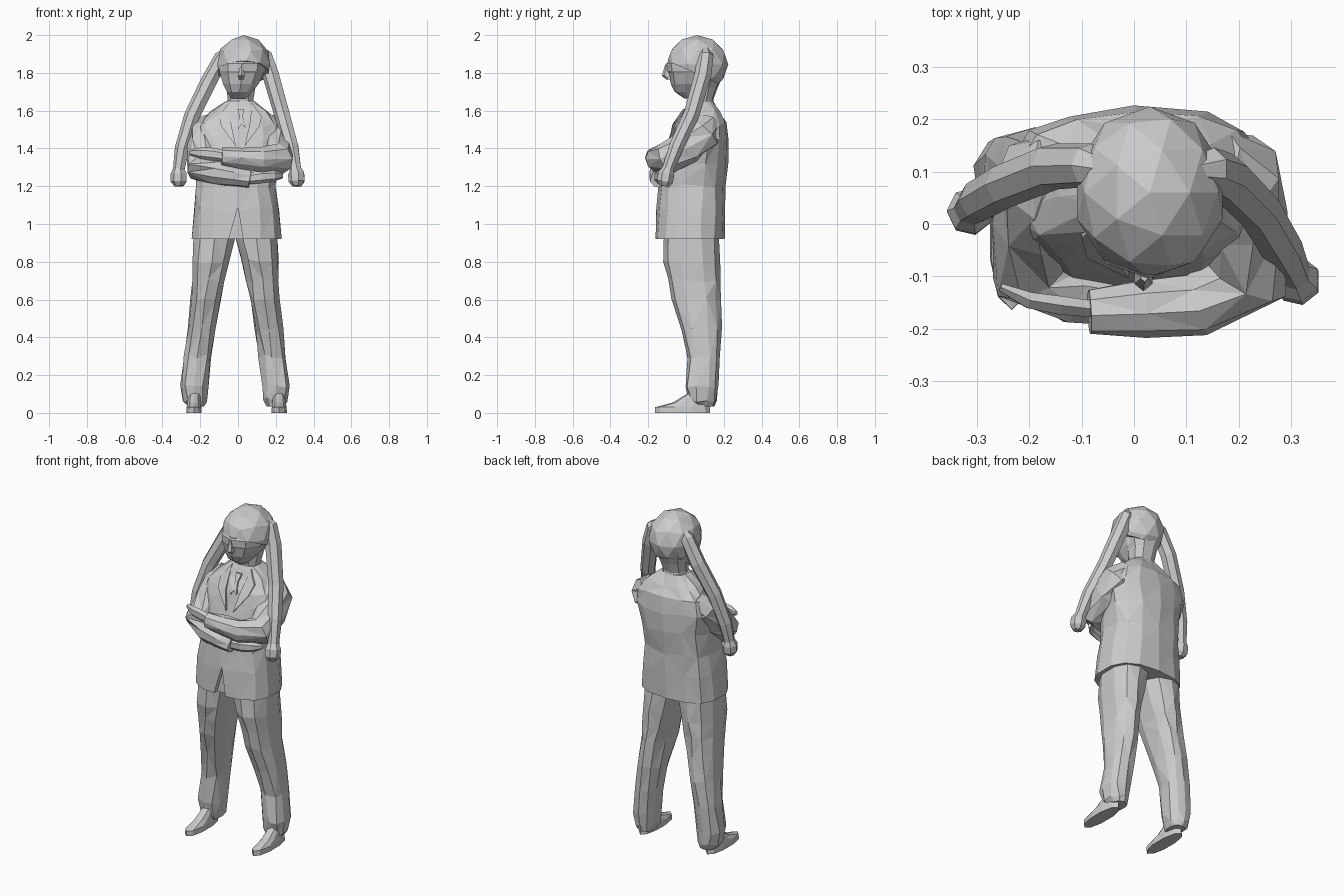
import bpy, bmesh, math, random
from mathutils import Vector

random.seed(4)
grey = bpy.data.materials.new("plain grey")
grey.diffuse_color = (0.6, 0.6, 0.6, 1)


def finish(name, bm):
    bmesh.ops.recalc_face_normals(bm, faces=bm.faces)
    me = bpy.data.meshes.new(name)
    bm.to_mesh(me)
    bm.free()
    me.materials.append(grey)
    ob = bpy.data.objects.new(name, me)
    bpy.context.collection.objects.link(ob)
    return ob


def skin(name, loops, facet=False):
    """Bridge a list of point rings and cap both ends."""
    bm = bmesh.new()
    rings = [[bm.verts.new(p) for p in loop] for loop in loops]
    n = len(rings[0])
    for k, (a, b) in enumerate(zip(rings, rings[1:])):
        for i in range(n):
            j = (i + 1) % n
            if not facet:
                bm.faces.new((a[i], a[j], b[j], b[i]))
            elif (i + k) % 2:
                bm.faces.new((a[i], a[j], b[j]))
                bm.faces.new((a[i], b[j], b[i]))
            else:
                bm.faces.new((a[i], a[j], b[i]))
                bm.faces.new((a[j], b[j], b[i]))
    bm.faces.new(rings[0][::-1])
    bm.faces.new(rings[-1])
    return finish(name, bm)


def loft(name, rings, n=12, p=2.3, jitter=0.0):
    """Stack of level rounded sections: (centre x, centre y, z, radius x, radius y)."""
    def sq(v):
        return math.copysign(abs(v) ** (2 / p), v)
    loops = []
    for k, (cx, cy, z, rx, ry) in enumerate(rings):
        j = jitter if 0 < k < len(rings) - 1 else 0
        loop = []
        for i in range(n):
            a = 2 * math.pi * (i + 0.5) / n
            loop.append((cx + rx * sq(math.cos(a)) + random.uniform(-j, j),
                         cy + ry * sq(math.sin(a)) + random.uniform(-j, j),
                         z + random.uniform(-j, j) * 2))
        loops.append(loop)
    return skin(name, loops, jitter > 0)


def tube(name, path, ref, n=8, flat=1.0, jitter=0.0):
    """Round sections along a path of (x, y, z, radius)."""
    pts = [Vector(q[:3]) for q in path]
    loops = []
    for i, q in enumerate(path):
        t = (pts[min(i + 1, len(pts) - 1)] - pts[max(i - 1, 0)]).normalized()
        s = t.cross(Vector(ref)).normalized()
        u = s.cross(t)
        loops.append([pts[i] + (q[3] + random.uniform(-jitter, jitter))
                      * (s * math.cos(a) * flat + u * math.sin(a))
                      for a in (2 * math.pi * (k + 0.5) / n for k in range(n))])
    return skin(name, loops, jitter > 0)


# jacket
JACKET = [(-.007, .02, .92, .243, .185), (-.007, .025, 1.08, .228, .183),
          (-.01, .032, 1.2, .212, .178), (0, .05, 1.33, .222, .17),
          (.005, .068, 1.45, .252, .153), (.008, .077, 1.53, .228, .138),
          (.01, .083, 1.59, .16, .1), (.012, .08, 1.65, .078, .065)]
jacket = loft("jacket", JACKET, 14, 2.6, 0.006)

# front vent cut out of the jacket
tri = [(0, 1.09), (-.055, .9), (.03, .9)]
vent = skin("vent_cutter", [[(x, y, z) for x, z in tri] for y in (-.3, -.13)])
mod = jacket.modifiers.new("vent", 'BOOLEAN')
mod.object = vent
mod.solver = 'EXACT'
bpy.context.view_layer.objects.active = jacket
bpy.ops.object.modifier_apply(modifier="vent")
bpy.data.objects.remove(vent)


def chest_y(x, z):
    """Front surface of the jacket at x, z."""
    for a, b in zip(JACKET, JACKET[1:]):
        if a[2] <= z <= b[2]:
            f = (z - a[2]) / (b[2] - a[2])
            cx, cy, _, rx, ry = (m + (k - m) * f for m, k in zip(a, b))
            return cy - ry * max(0, 1 - abs((x - cx) / rx) ** 2.6) ** (1 / 2.6)
    return 0


def plate(name, outline, out):
    return skin(name, [[(x, chest_y(x, z) + d, z) for x, z in outline] for d in (-out, .012)])


# lapels, tie
LAPEL = [(-.05, 1.64), (-.1, 1.57), (-.09, 1.52), (-.01, 1.41), (-.035, 1.52)]
plate("lapel_left", LAPEL, .007)
plate("lapel_right", [(.025 - x, z) for x, z in LAPEL], .007)
plate("tie", [(-.003, 1.61), (.033, 1.61), (.025, 1.57), (.04, 1.51),
              (.02, 1.53), (.0, 1.5), (.008, 1.57)], .009)

# crossed sleeves and hands
UP = (0, 0, 1)
tube("sleeve_upper", [(.14, .11, 1.53, .075), (.185, .085, 1.475, .1), (.203, .01, 1.41, .095),
                      (.213, -.1, 1.345, .083), (.12, -.155, 1.342, .064),
                      (.02, -.162, 1.35, .056), (-.085, -.166, 1.358, .046)],
     UP, 9, 1, .005)
tube("sleeve_lower", [(-.13, .11, 1.53, .07), (-.17, .085, 1.475, .095), (-.182, .01, 1.39, .093),
                      (-.198, -.085, 1.295, .08), (-.11, -.125, 1.272, .066),
                      (-.02, -.14, 1.255, .055), (.065, -.145, 1.24, .045)],
     UP, 9, 1, .005)
tube("hand_upper", [(-.07, -.163, 1.36, .03), (-.14, -.155, 1.37, .034),
                    (-.2, -.145, 1.375, .03), (-.255, -.12, 1.38, .014)], UP, 6, .6)
tube("hand_lower", [(.05, -.145, 1.24, .03), (.13, -.15, 1.25, .034),
                    (.19, -.135, 1.255, .03), (.235, -.1, 1.255, .014)], UP, 6, .6)

# trouser legs and shoes, the second of each mirrored
LEG = [(-.222, .09, .035, .045, .06), (-.226, .088, .07, .062, .076), (-.23, .085, .14, .074, .087),
       (-.213, .094, .3, .074, .086), (-.19, .078, .45, .075, .106), (-.17, .055, .6, .08, .126),
       (-.157, .04, .7, .09, .137), (-.145, .03, .8, .105, .145), (-.122, .028, .95, .118, .145)]
SHOE = [(-.233, -.018, 0, .043, .146), (-.233, -.018, .03, .041, .145),
        (-.233, .02, .055, .036, .09), (-.23, .07, .11, .032, .05)]
for side in ("left", "right"):
    loft("trouser_leg_" + side, LEG, 10, 2.4, .007)
    loft("shoe_" + side, SHOE, 10, 2.2)
    LEG = [(-.028 - r[0], *r[1:]) for r in LEG]
    SHOE = [(-.015 - r[0], *r[1:]) for r in SHOE]

# neck, face, visor glasses, nose
loft("neck", [(.012, .085, 1.6, .08, .068), (.015, .08, 1.66, .07, .066),
              (.018, .09, 1.72, .078, .078), (.02, .095, 1.78, .1, .1)], 9)
loft("face", [(.005, .025, 1.665, .04, .035), (.008, .025, 1.70, .07, .085),
              (.015, .035, 1.74, .098, .115), (.02, .045, 1.80, .122, .138),
              (.025, .05, 1.87, .128, .143)], 10, 2.1)
loft("glasses", [(.022, .045, 1.8, .124, .14), (.024, .045, 1.81, .128, .147),
                 (.026, .045, 1.85, .13, .148), (.026, .045, 1.858, .124, .142)], 10, 2.1)
loft("nose", [(.018, -.085, 1.765, .014, .018), (.018, -.1, 1.785, .02, .028),
              (.02, -.098, 1.845, .008, .012)], 6, 2)

# cap: faceted dome trimmed along a sloping rim
bm = bmesh.new()
bmesh.ops.create_icosphere(bm, subdivisions=2, radius=1)
for v in bm.verts:
    v.co = Vector((.03 + v.co.x * .146, .06 + v.co.y * .164, 1.845 + v.co.z * .155))
cut = bmesh.ops.bisect_plane(bm, geom=bm.verts[:] + bm.edges[:] + bm.faces[:],
                             plane_co=(0, -.1, 1.865), plane_no=(0, .45, 1), clear_inner=True)
bmesh.ops.holes_fill(bm, edges=[e for e in bm.edges if e.is_boundary], sides=0)
finish("cap", bm)

# long hanging cap tails with knobbed ends
BACK = (0, 1, 0)
tube("cap_tail_left", [(-.025, .1, 1.94, .015), (-.085, .112, 1.88, .042), (-.155, .11, 1.75, .045),
                       (-.243, .075, 1.57, .043), (-.295, .045, 1.4, .04), (-.312, .03, 1.29, .032),
                       (-.312, .025, 1.265, .045), (-.312, .022, 1.225, .044),
                       (-.31, .02, 1.2, .025)], BACK, 7)
tube("cap_tail_right", [(.09, .1, 1.945, .015), (.143, .105, 1.89, .042), (.175, .09, 1.79, .046),
                        (.235, .03, 1.58, .043), (.283, -.05, 1.41, .04), (.305, -.095, 1.29, .032),
                        (.31, -.105, 1.265, .045), (.312, -.112, 1.225, .044),
                        (.312, -.115, 1.2, .025)], BACK, 7)
